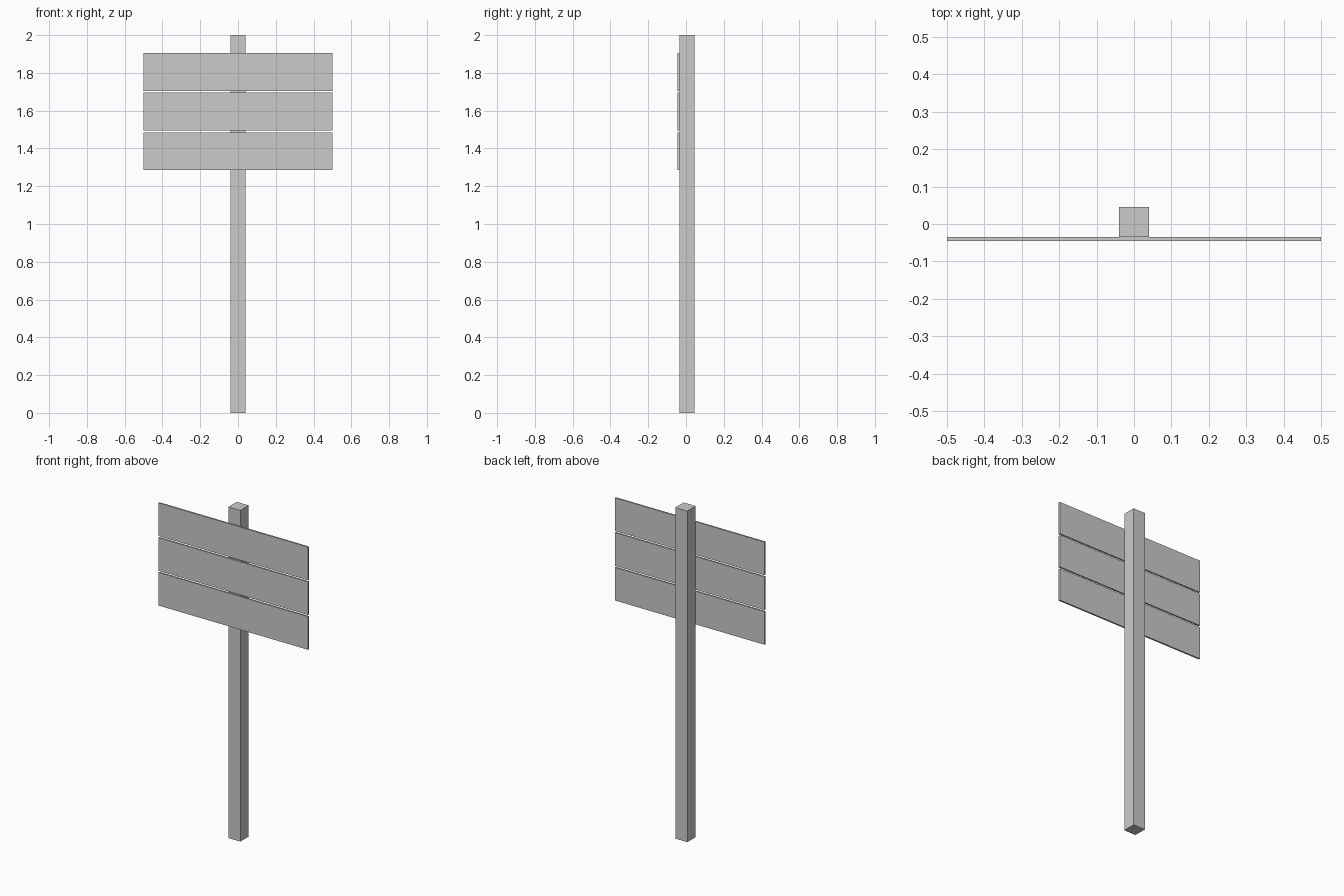
import bpy

if "Cube" in bpy.data.objects:
    bpy.data.objects.remove(bpy.data.objects["Cube"])


def box(name, size, centre):
    bpy.ops.mesh.primitive_cube_add(size=1, location=centre)
    ob = bpy.context.object
    ob.name = name
    ob.scale = size
    bpy.ops.object.transform_apply(location=False, rotation=False, scale=True)
    return ob


# Square upright post
box("post", (0.08, 0.08, 2.0), (0, 0.005, 1.0))

# Three thin boards on the front of the post, with small gaps
for i in range(3):
    box(f"sign_board_{i + 1}", (1.0, 0.01, 0.2), (0, -0.04, 1.805 - 0.21 * i))
